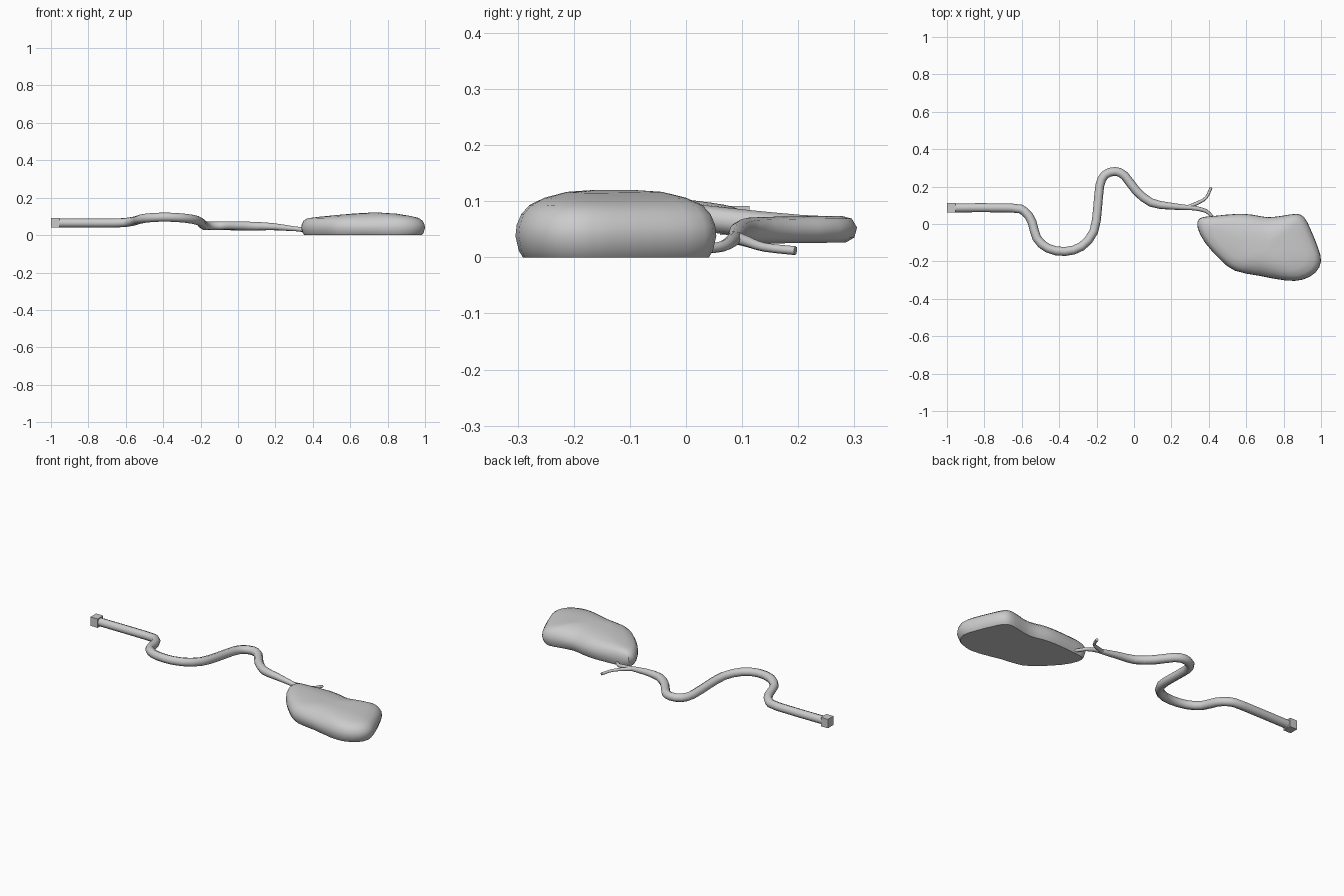
import bpy, bmesh, math
from mathutils import Vector

if "Cube" in bpy.data.objects:
    bpy.data.objects.remove(bpy.data.objects["Cube"])


def smooth_path(pts, steps, closed=False):
    """Catmull-Rom resampling of points of any dimension."""
    n, out = len(pts), []
    get = (lambda i: Vector(pts[i % n])) if closed else (lambda i: Vector(pts[max(0, min(n - 1, i))]))
    for i in range(n if closed else n - 1):
        a, b, c, d = (get(i + k) for k in (-1, 0, 1, 2))
        for s in range(steps):
            t = s / steps
            out.append(0.5 * (2 * b + (c - a) * t + (2 * a - 5 * b + 4 * c - d) * t * t
                              + (3 * b - a - 3 * c + d) * t ** 3))
    if not closed:
        out.append(get(n - 1))
    return out


def shade(ob, angle=40):
    bpy.ops.object.select_all(action='DESELECT')
    ob.select_set(True)
    bpy.context.view_layer.objects.active = ob
    bpy.ops.object.shade_smooth_by_angle(angle=math.radians(angle))


def tube(name, pts, steps=2):
    """Eight-sided tube through (x, y, z, radius) points."""
    cu = bpy.data.curves.new(name, 'CURVE')
    cu.dimensions = '3D'
    cu.bevel_depth = 1.0
    cu.bevel_resolution = 2
    cu.use_fill_caps = True
    path = smooth_path(pts, steps)
    sp = cu.splines.new('POLY')
    sp.points.add(len(path) - 1)
    for p, v in zip(sp.points, path):
        p.co = (v[0], v[1], v[2], 1)
        p.radius = v[3]
    ob = bpy.data.objects.new(name, cu)
    bpy.context.collection.objects.link(ob)
    bpy.ops.object.select_all(action='DESELECT')
    ob.select_set(True)
    bpy.context.view_layer.objects.active = ob
    bpy.ops.object.convert(target='MESH')
    shade(bpy.context.object, 60)


# Long winding tube
R = 0.024
tube("winding_tube", [
    (-0.97, 0.086, 0.065, R), (-0.66, 0.086, 0.065, R), (-0.585, 0.067, 0.07, R),
    (-0.545, 0.01, 0.078, R), (-0.52, -0.075, 0.086, R), (-0.46, -0.13, 0.094, R),
    (-0.37, -0.147, 0.096, R), (-0.28, -0.12, 0.09, R), (-0.215, -0.04, 0.078, R),
    (-0.195, 0.08, 0.064, R), (-0.183, 0.205, 0.052, R), (-0.155, 0.263, 0.05, R),
    (-0.10, 0.281, 0.05, R), (-0.05, 0.258, 0.05, R), (0.01, 0.18, 0.049, R),
    (0.09, 0.115, 0.048, 0.023), (0.19, 0.096, 0.045, 0.019), (0.30, 0.087, 0.034, 0.013)])

# Two thin branches at the fork
tube("branch_to_bag", [(0.28, 0.089, 0.036, 0.013), (0.34, 0.082, 0.03, 0.012),
                       (0.39, 0.066, 0.02, 0.010), (0.425, 0.03, 0.014, 0.008)], 3)
tube("free_branch", [(0.28, 0.086, 0.036, 0.012), (0.335, 0.11, 0.028, 0.010),
                     (0.385, 0.14, 0.018, 0.008), (0.412, 0.195, 0.012, 0.008)], 3)

# Square end connector
bpy.ops.mesh.primitive_cube_add(size=1, location=(-0.977, 0.087, 0.066))
box = bpy.context.object
box.name = "end_connector"
box.scale = (0.046, 0.052, 0.052)

# Flat-bottomed pillow-shaped bag, lofted from inset rings of one outline
outline = smooth_path([
    (0.34, -0.02), (0.35, 0.03), (0.42, 0.042), (0.55, 0.054), (0.63, 0.05), (0.715, 0.036),
    (0.80, 0.045), (0.87, 0.054), (0.91, 0.035), (0.945, -0.03), (0.985, -0.13), (1.0, -0.2),
    (0.97, -0.26), (0.90, -0.298), (0.81, -0.302), (0.67, -0.277), (0.54, -0.25),
    (0.46, -0.19), (0.38, -0.10)], 2, closed=True)
centre = Vector((0.70, -0.13))
bm = bmesh.new()


def ring(inset, z, scale=1.0, bulge=0.0):
    vs = []
    for p in outline:
        q = p + (centre - p).normalized() * inset
        q = centre + (q - centre) * scale
        hump = math.exp(-((q.x - 0.75) / 0.28) ** 2)
        vs.append(bm.verts.new((q.x, q.y, z + bulge * hump)))
    return vs


rings = [ring(0.018, 0.0), ring(0.008, 0.012), ring(0.0, 0.038), ring(0.003, 0.058),
         ring(0.014, 0.077), ring(0.034, 0.089, 1, 0.005), ring(0.034, 0.094, 0.82, 0.013),
         ring(0.034, 0.096, 0.55, 0.021), ring(0.034, 0.096, 0.25, 0.024)]
n = len(outline)
for a, b in zip(rings, rings[1:]):
    for i in range(n):
        bm.faces.new((a[i], a[(i + 1) % n], b[(i + 1) % n], b[i]))
bm.faces.new(rings[0])
top = bm.verts.new((centre.x, centre.y, 0.12))
for i in range(n):
    bm.faces.new((rings[-1][i], rings[-1][(i + 1) % n], top))
bmesh.ops.recalc_face_normals(bm, faces=bm.faces)
me = bpy.data.meshes.new("bag")
bm.to_mesh(me)
bm.free()
bag = bpy.data.objects.new("bag", me)
bpy.context.collection.objects.link(bag)
shade(bag)
